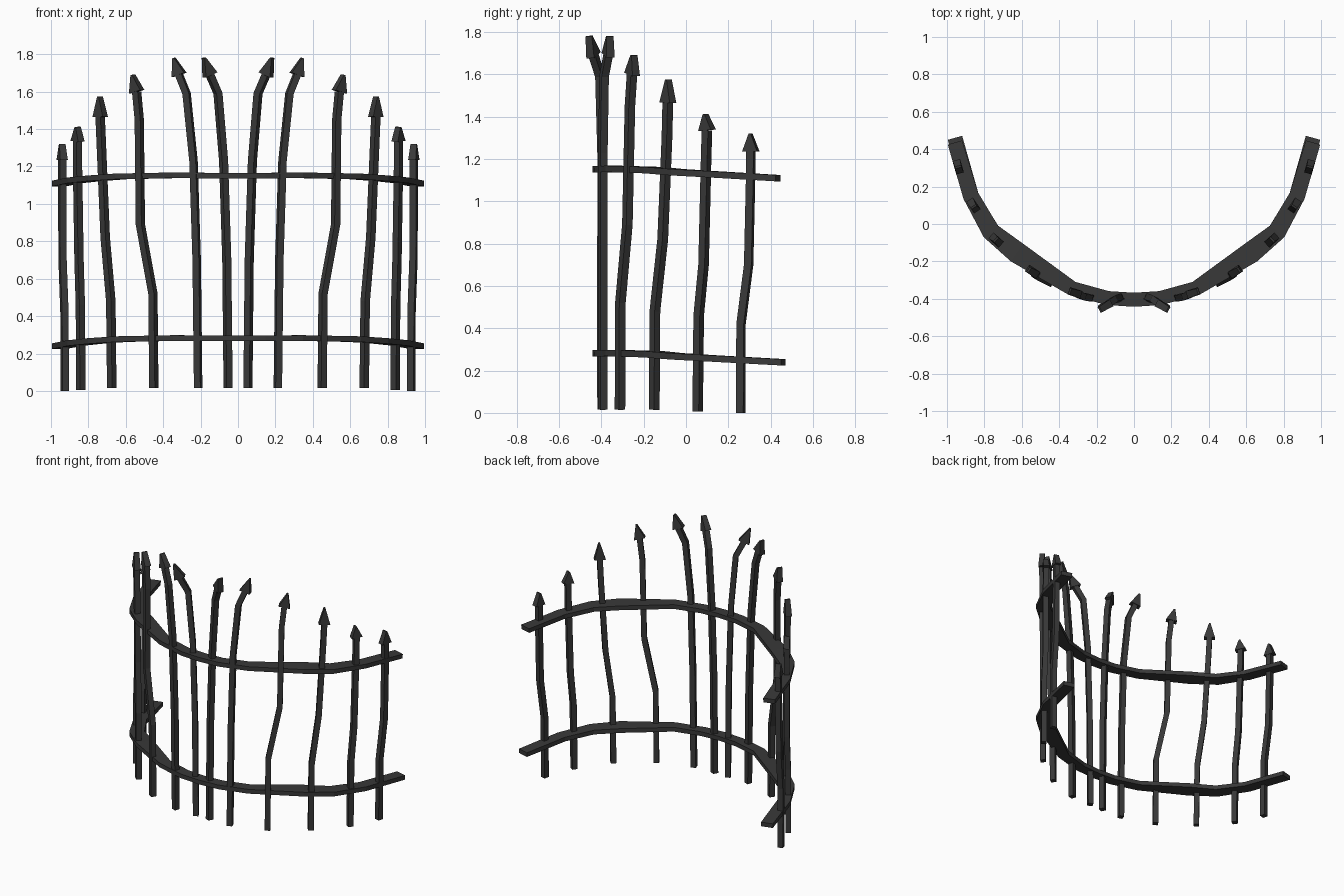
import bpy, bmesh, math
from mathutils import Vector

if "Cube" in bpy.data.objects:
    bpy.data.objects.remove(bpy.data.objects["Cube"])

iron = bpy.data.materials.new("dark_iron")
iron.use_nodes = True
COLOUR = (0.04, 0.04, 0.04, 1)
iron.diffuse_color = COLOUR
bsdf = iron.node_tree.nodes["Principled BSDF"]
bsdf.inputs["Base Color"].default_value = COLOUR
bsdf.inputs["Roughness"].default_value = 0.8


def sweep(name, path, sizes, ref, tangents=None):
    """Rectangular section swept along a path; sizes run along ref and across it."""
    pts = [Vector(p) for p in path]
    bm = bmesh.new()
    rings = []
    for i, p in enumerate(pts):
        if tangents:
            d = tangents[i]
        else:
            d = (pts[min(i + 1, len(pts) - 1)] - pts[max(i - 1, 0)]).normalized()
        s = (ref - ref.dot(d) * d).normalized()
        n = d.cross(s)
        a, b = sizes[i][0] / 2, sizes[i][1] / 2
        rings.append([bm.verts.new(p + s * a * u + n * b * v)
                      for u, v in ((-1, -1), (1, -1), (1, 1), (-1, 1))])
    for r, q in zip(rings, rings[1:]):
        for k in range(4):
            j = (k + 1) % 4
            bm.faces.new((r[k], r[j], q[j], q[k]))
    bm.faces.new(rings[0][::-1])
    bm.faces.new(rings[-1])
    bmesh.ops.recalc_face_normals(bm, faces=bm.faces)
    mesh = bpy.data.meshes.new(name)
    bm.to_mesh(mesh)
    bm.free()
    mesh.materials.append(iron)
    obj = bpy.data.objects.new(name, mesh)
    bpy.context.collection.objects.link(obj)
    return obj


# Bent bars of one half: section angle, shaft path up to the head, tip
BARS = {
    "inner": (-28, [(.053, -.395, .015), (.06, -.395, .7), (.077, -.395, 1.23),
                    (.107, -.405, 1.59), (.15, -.437, 1.69)], (.182, -.458, 1.78)),
    "second": (18, [(.213, -.393, .015), (.221, -.393, .7), (.238, -.393, 1.23),
                    (.275, -.387, 1.59), (.315, -.368, 1.69)], (.343, -.36, 1.78)),
    "third": (33, [(.45, -.312, .015), (.455, -.31, .52), (.522, -.277, .89),
                   (.528, -.265, 1.45), (.542, -.255, 1.6)], (.562, -.246, 1.69)),
    "fourth": (42, [(.675, -.15, .015), (.68, -.147, .48), (.71, -.11, .82),
                    (.73, -.09, 1.3), (.737, -.086, 1.465)], (.738, -.083, 1.575)),
    "fifth": (56, [(.84, .055, .006), (.843, .06, .46), (.85, .083, .7),
                   (.858, .095, 1.2), (.858, .099, 1.335)], (.857, .092, 1.412)),
    "outer": (74, [(.926, .258, 0), (.928, .26, .42), (.938, .296, .7),
                   (.94, .305, 1.1), (.94, .306, 1.235)], (.94, .305, 1.32)),
}
BAR = 0.036
for name, (angle, shaft, tip) in BARS.items():
    for side, m in (("left", 1), ("right", -1)):
        ref = Vector((m * math.cos(math.radians(angle)), math.sin(math.radians(angle)), 0))
        path = [(m * x, y, z) for x, y, z in shaft]
        top = (m * tip[0], tip[1], tip[2])
        sweep(f"{side}_{name}_bar", path, [(BAR, BAR)] * len(path), ref)
        # Wedge-shaped spear head
        d = (Vector(top) - Vector(path[-1])).normalized()
        sweep(f"{side}_{name}_spear_head", [path[-1], top],
              [(.074, .042), (.01, .034)], ref, [d, d])

# Curved rails: x, y, drop below the middle height, width
HALF_RAIL = [(.14, -.396, .002, .075), (.33, -.345, 0, .078), (.625, -.153, .006, .115),
             (.765, -.04, .016, .098), (.872, .15, .027, .085)]
for name, height, end_y in (("upper_rail", 1.153, .435), ("lower_rail", .283, .46)):
    half = HALF_RAIL + [(.957, end_y, .044, .08)]
    full = [(-x, y, dz, w) for x, y, dz, w in reversed(half)]
    full += [(0, -.405, .002, .075)] + half
    sweep(name, [(x, y, height - dz) for x, y, dz, w in full],
          [(.03, w) for x, y, dz, w in full], Vector((0, 0, 1)))
